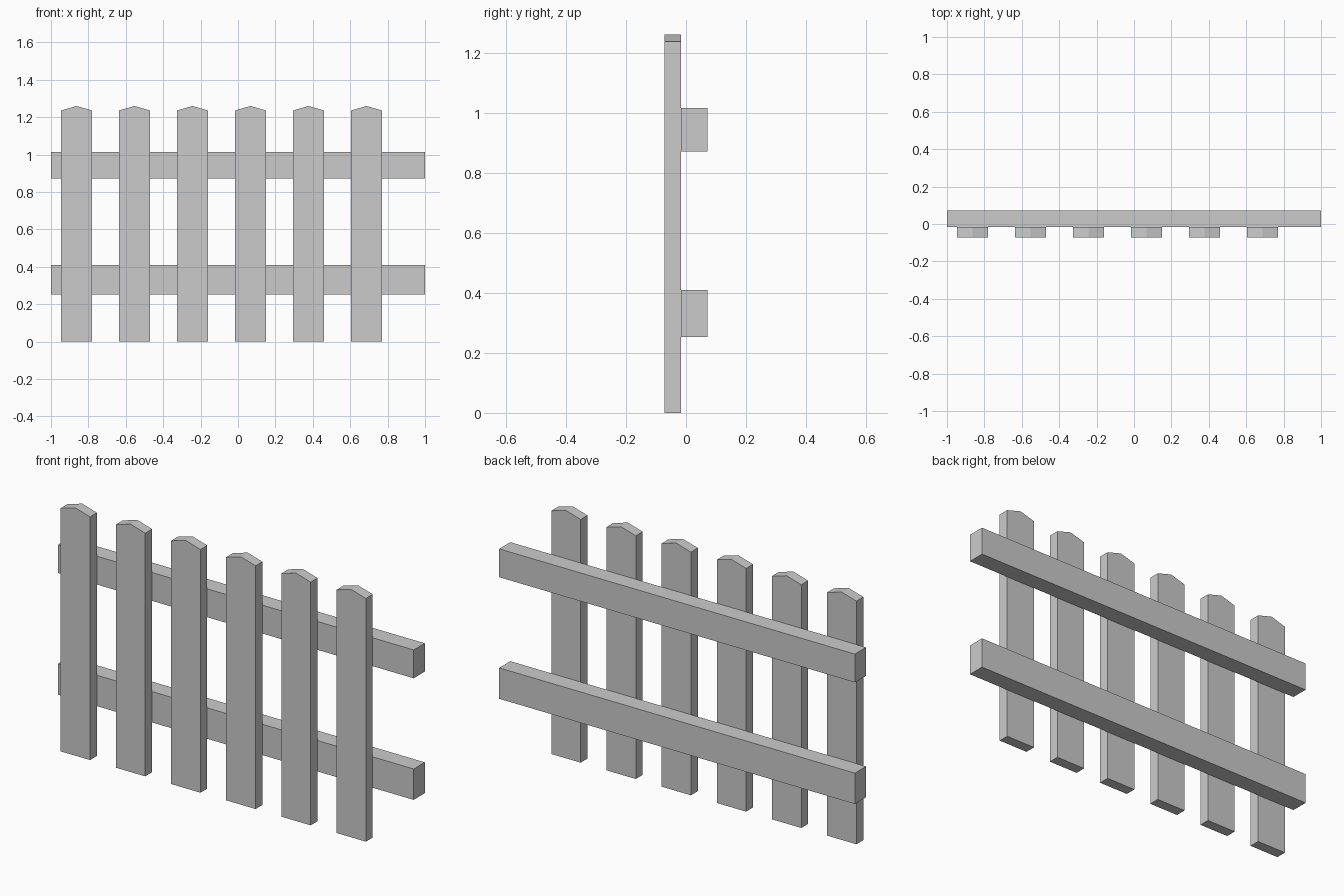
import bpy, bmesh

if "Cube" in bpy.data.objects:
    bpy.data.objects.remove(bpy.data.objects["Cube"])

Y_FRONT, Y_JOIN, Y_BACK = -0.072, -0.017, 0.072


def prism(name, profile, y0, y1):
    """Extrude an x-z outline from y0 to y1."""
    bm = bmesh.new()
    face = bm.faces.new([bm.verts.new((x, y0, z)) for x, z in profile])
    ext = bmesh.ops.extrude_face_region(bm, geom=[face])
    verts = [v for v in ext["geom"] if isinstance(v, bmesh.types.BMVert)]
    bmesh.ops.translate(bm, verts=verts, vec=(0, y1 - y0, 0))
    bmesh.ops.recalc_face_normals(bm, faces=bm.faces)
    mesh = bpy.data.meshes.new(name)
    bm.to_mesh(mesh)
    bm.free()
    obj = bpy.data.objects.new(name, mesh)
    bpy.context.collection.objects.link(obj)
    return obj


# Pickets: upright boards with a shallow pointed top
half = 0.0825
for i in range(6):
    x = -0.864 + 0.3102 * i
    prism(f"picket_{i + 1}",
          [(x - half, 0), (x + half, 0), (x + half, 1.236),
           (x, 1.26), (x - half, 1.236)], Y_FRONT, Y_JOIN)

# Rails: two horizontal beams behind the pickets
for name, z0, z1 in (("lower_rail", 0.253, 0.41), ("upper_rail", 0.871, 1.015)):
    prism(name, [(-1, z0), (1, z0), (1, z1), (-1, z1)], Y_JOIN, Y_BACK)
